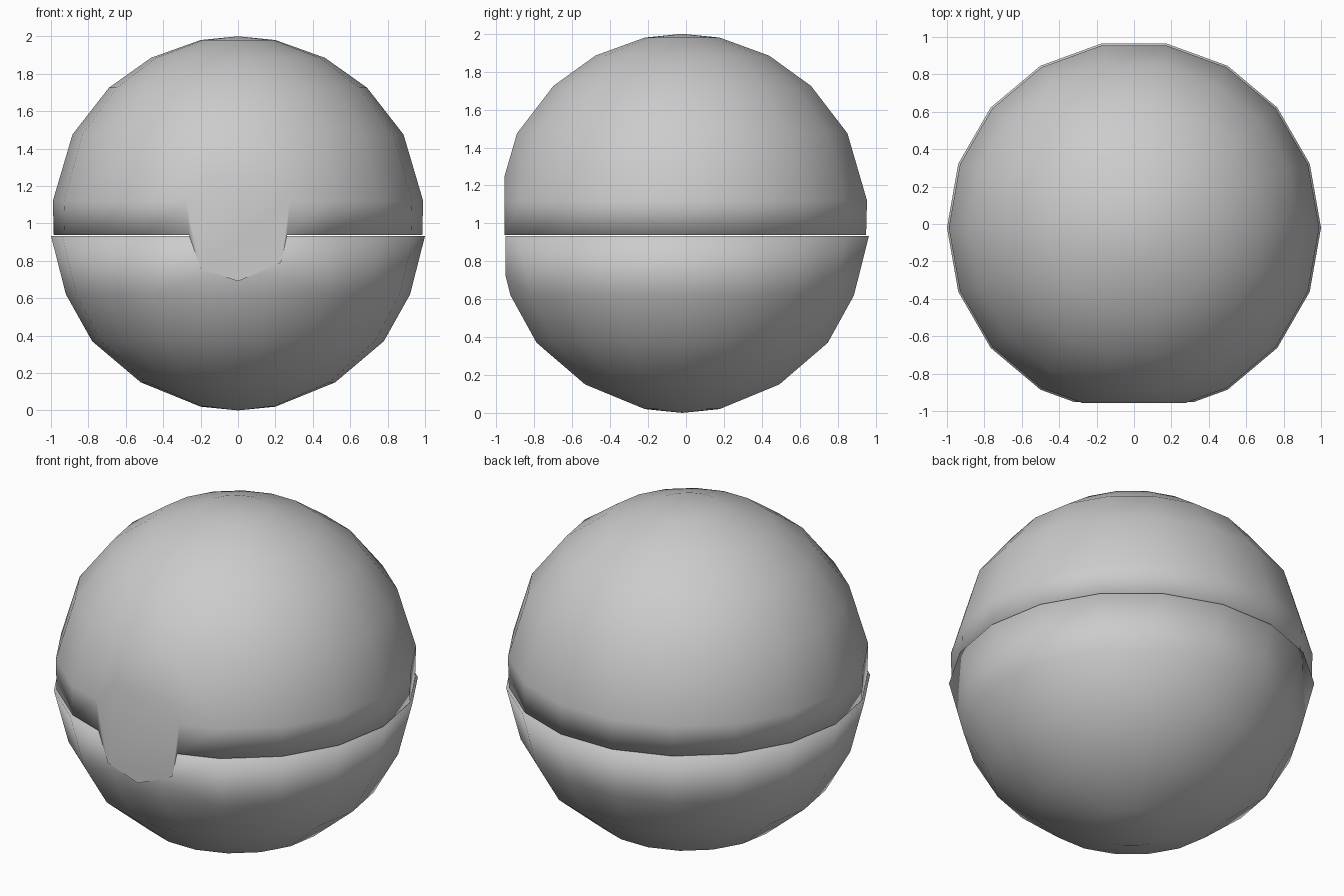
import bpy, bmesh
from math import atan2, cos, radians, sin

cube = bpy.data.objects.get("Cube")
if cube:
    bpy.data.objects.remove(cube, do_unlink=True)

SIDES = 18
Y_OFFSET = -0.02
LATCH = [(-0.2, 0.76), (0.0, 0.69), (0.23, 0.79)]

grey = bpy.data.materials.new("plain grey")
grey.use_nodes = True
colour = (0.6, 0.6, 0.6, 1)
grey.diffuse_color = colour
grey.node_tree.nodes["Principled BSDF"].inputs["Base Color"].default_value = colour


def half_shell(name, profile, pole_z, front_y, latch=()):
    """Faceted dome from (radius, z) rings, sliced flat at the front."""
    bm = bmesh.new()
    rings = []
    for r, z in profile:
        angles = [radians(360 / SIDES * i) for i in range(SIDES)]
        rings.append([bm.verts.new((r * cos(a), r * sin(a) + Y_OFFSET, z)) for a in angles])
    pole = bm.verts.new((0, Y_OFFSET, pole_z))
    for i in range(SIDES):
        j = (i + 1) % SIDES
        for a, b in zip(rings, rings[1:]):
            bm.faces.new((a[i], a[j], b[j], b[i]))
        bm.faces.new((rings[-1][i], rings[-1][j], pole))

    # Slice the front flat
    bmesh.ops.bisect_plane(bm, geom=bm.verts[:] + bm.edges[:] + bm.faces[:],
                           plane_co=(0, front_y, 0), plane_no=(0, -1, 0), clear_outer=True)
    rim_z = profile[0][1]
    front = [v for v in bm.verts if abs(v.co.y - front_y) < 1e-4]
    rim = [v for v in bm.verts if abs(v.co.z - rim_z) < 1e-4]

    # Flat inner cap closing the rim
    rim.sort(key=lambda v: atan2(v.co.y, v.co.x))
    bm.faces.new(rim)
    bmesh.ops.recalc_face_normals(bm, faces=bm.faces[:])

    # Front panel, with the latch tab hanging below the rim
    front += [bm.verts.new((x, front_y, z)) for x, z in latch]
    mid_z = sum(v.co.z for v in front) / len(front)
    front.sort(key=lambda v: atan2(v.co.z - mid_z, v.co.x))
    panel = bm.faces.new(front)
    panel.normal_update()
    if panel.normal.y > 0:
        panel.normal_flip()
    for f in bm.faces:
        f.smooth = True

    mesh = bpy.data.meshes.new(name)
    bm.to_mesh(mesh)
    bm.free()
    mesh.materials.append(grey)
    obj = bpy.data.objects.new(name, mesh)
    bpy.context.collection.objects.link(obj)
    return obj


half_shell("upper_shell_with_latch",
           [(0.985, 0.938), (0.99, 1.12), (0.885, 1.475), (0.69, 1.725), (0.465, 1.885), (0.2, 1.98)],
           2.0, -0.957, LATCH)
half_shell("lower_shell",
           [(1.0, 0.933), (0.92, 0.62), (0.78, 0.37), (0.52, 0.15), (0.2, 0.02)],
           0.0, -0.952)
